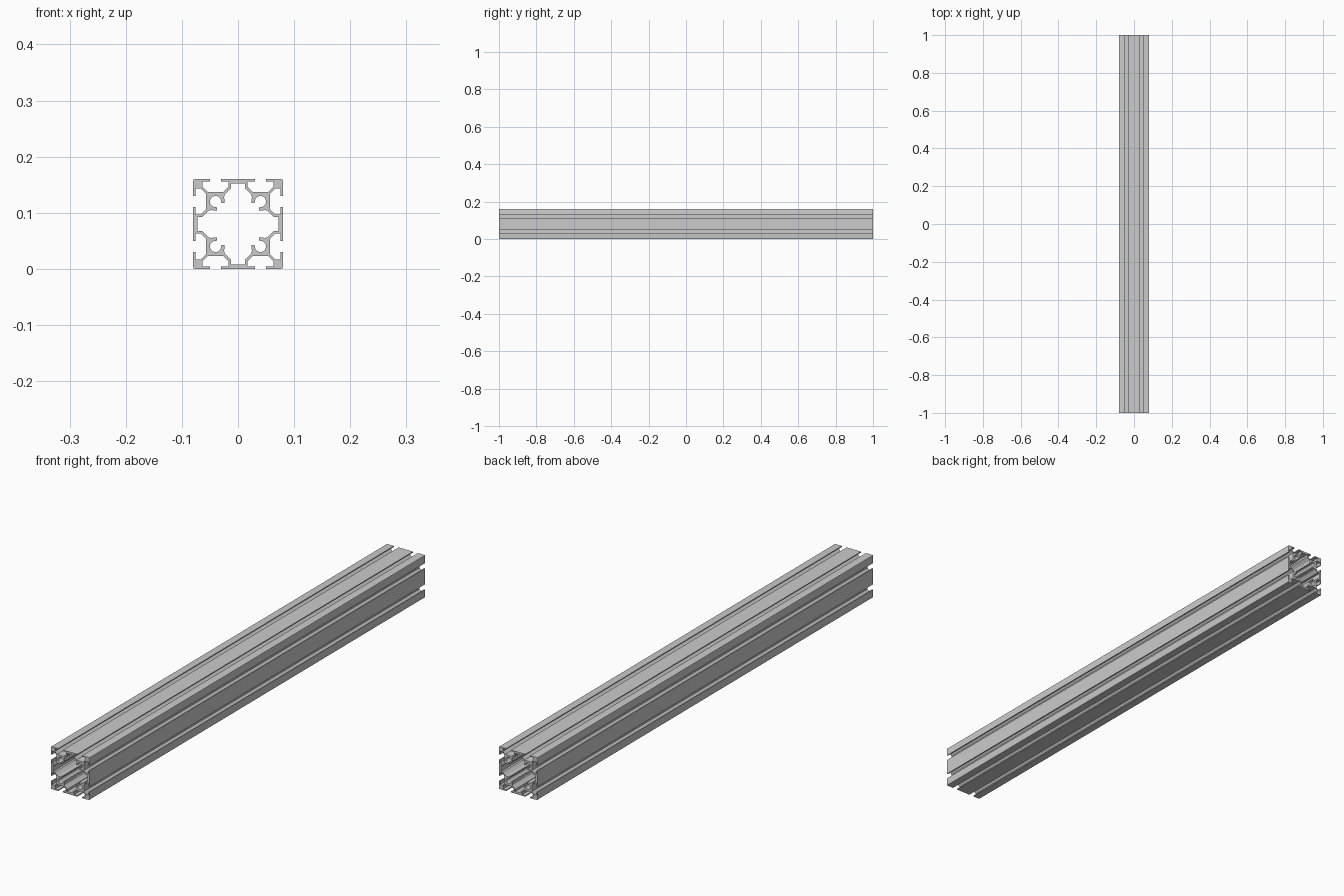
import bpy, bmesh
from math import sin, cos, pi, radians

if "Cube" in bpy.data.objects:
    bpy.data.objects.remove(bpy.data.objects["Cube"])

S = 0.002          # profile is drawn on an 80 x 80 grid
LENGTH = 2.0


def arc(r, a0, a1, n):
    """Points around the screw channel centre at (20, 20)."""
    angles = [radians(a0 + (a1 - a0) * i / n) for i in range(n + 1)]
    return [(20 + r * cos(a), 20 + r * sin(a)) for a in angles]


def full_loop(half):
    """Mirror a half quadrant over its diagonal, then turn it into four quadrants."""
    quad = half + [(y, x) for x, y in reversed(half) if abs(x - y) > 1e-6]
    # drop the duplicated point lying on the diagonal
    loop = []
    for k in range(4):
        c, s = round(cos(-k * pi / 2)), round(sin(-k * pi / 2))
        loop += [(c * x - s * y, s * x + c * y) for x, y in quad]
    return loop


# outer contour: centre flange lip, T-slot cavity, corner lip, rounded corner
outer = [(15, 40), (15, 38), (8.5, 38), (8.5, 33), (13, 28.5), (27, 28.5),
         (31.5, 33), (31.5, 38), (25, 38), (25, 40), (38.3, 40), (39.2, 39.75),
         (39.6, 39.6)]

# inner contour: flange underside, diagonal arm, hooked open screw channel
inner = [(6.2, 36), (6.2, 31.8), (11.8, 26.2)]
inner += arc(8.2, 155, 187, 3) + arc(6.6, 193, 193, 1)[:1] + arc(5, 187, 45, 14)

curve = bpy.data.curves.new("extrusion_profile", 'CURVE')
curve.dimensions = '2D'
curve.fill_mode = 'BOTH'
curve.extrude = LENGTH / 2
for pts in (full_loop(outer), full_loop(inner)):
    spline = curve.splines.new('POLY')
    spline.points.add(len(pts) - 1)
    for p, (x, y) in zip(spline.points, pts):
        p.co = (x * S, y * S, 0, 1)
    spline.use_cyclic_u = True

# slotted rail: profile extruded along y
rail = bpy.data.objects.new("slotted_rail", curve)
bpy.context.collection.objects.link(rail)
rail.rotation_euler = (pi / 2, 0, 0)
rail.location = (0, 0, 40 * S)
bpy.context.view_layer.objects.active = rail
rail.select_set(True)
bpy.ops.object.convert(target='MESH')
rail = bpy.context.view_layer.objects.active

# weld caps to walls and make the normals consistent
bm = bmesh.new()
bm.from_mesh(rail.data)
bmesh.ops.remove_doubles(bm, verts=bm.verts, dist=1e-5)
bmesh.ops.recalc_face_normals(bm, faces=bm.faces)
bm.to_mesh(rail.data)
bm.free()
bpy.ops.object.shade_smooth_by_angle(angle=radians(25))
